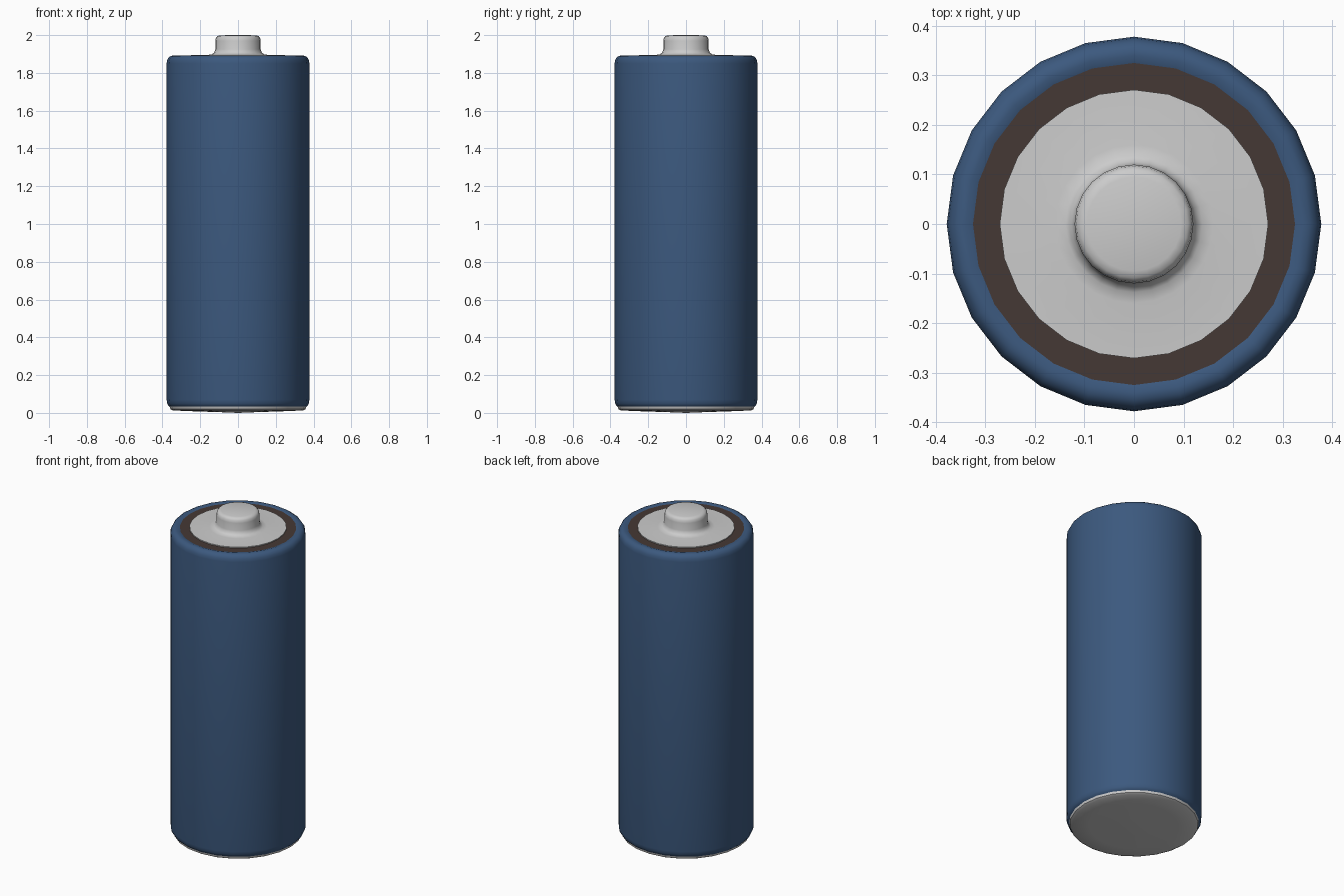
import bpy, bmesh, math

if "Cube" in bpy.data.objects:
    bpy.data.objects.remove(bpy.data.objects["Cube"])


def material(name, color):
    m = bpy.data.materials.new(name)
    m.diffuse_color = (*color, 1)
    m.use_nodes = True
    m.node_tree.nodes["Principled BSDF"].inputs["Base Color"].default_value = m.diffuse_color
    return m


def lathe(name, profile, sides=24, mat=None, angle=40):
    """Revolve (radius, z) points, listed from bottom to top, about z."""
    bm = bmesh.new()
    rings = []
    for r, z in profile:
        if r == 0:
            rings.append([bm.verts.new((0, 0, z))] * sides)
        else:
            rings.append([bm.verts.new((r * math.cos(2 * math.pi * i / sides),
                                        r * math.sin(2 * math.pi * i / sides), z))
                          for i in range(sides)])
    for a, b in zip(rings, rings[1:]):
        for i in range(sides):
            j = (i + 1) % sides
            bm.faces.new(list(dict.fromkeys((a[i], a[j], b[j], b[i]))))
    mesh = bpy.data.meshes.new(name)
    bm.to_mesh(mesh)
    bm.free()
    ob = bpy.data.objects.new(name, mesh)
    bpy.context.collection.objects.link(ob)
    if mat:
        mesh.materials.append(mat)
    bpy.ops.object.select_all(action='DESELECT')
    bpy.context.view_layer.objects.active = ob
    ob.select_set(True)
    bpy.ops.object.shade_smooth_by_angle(angle=math.radians(angle))
    return ob


blue = material("wrapper_blue", (0.045, 0.10, 0.21))
brown = material("seal_brown", (0.06, 0.04, 0.035))

# Wrapped case with rolled rims
lathe("wrapper", [(0.355, 0.028), (0.368, 0.038), (0.375, 0.05), (0.378, 0.07),
                  (0.378, 1.85), (0.375, 1.868), (0.367, 1.882), (0.355, 1.89),
                  (0.34, 1.892), (0.325, 1.887)], mat=blue)

# Insulating ring around the positive end
lathe("seal_ring", [(0.325, 1.887), (0.27, 1.887)], mat=brown)

# Positive cap with filleted, rounded button
lathe("positive_cap", [(0.271, 1.887), (0.271, 1.893), (0.16, 1.895), (0.138, 1.898),
                       (0.126, 1.908), (0.12, 1.925), (0.12, 1.97), (0.117, 1.986),
                       (0.109, 1.995), (0.095, 1.999), (0, 2.0)])

# Slightly domed negative end
lathe("negative_cap", [(0, 0), (0.1, 0.004), (0.25, 0.009), (0.345, 0.013),
                       (0.358, 0.02), (0.362, 0.033)])
